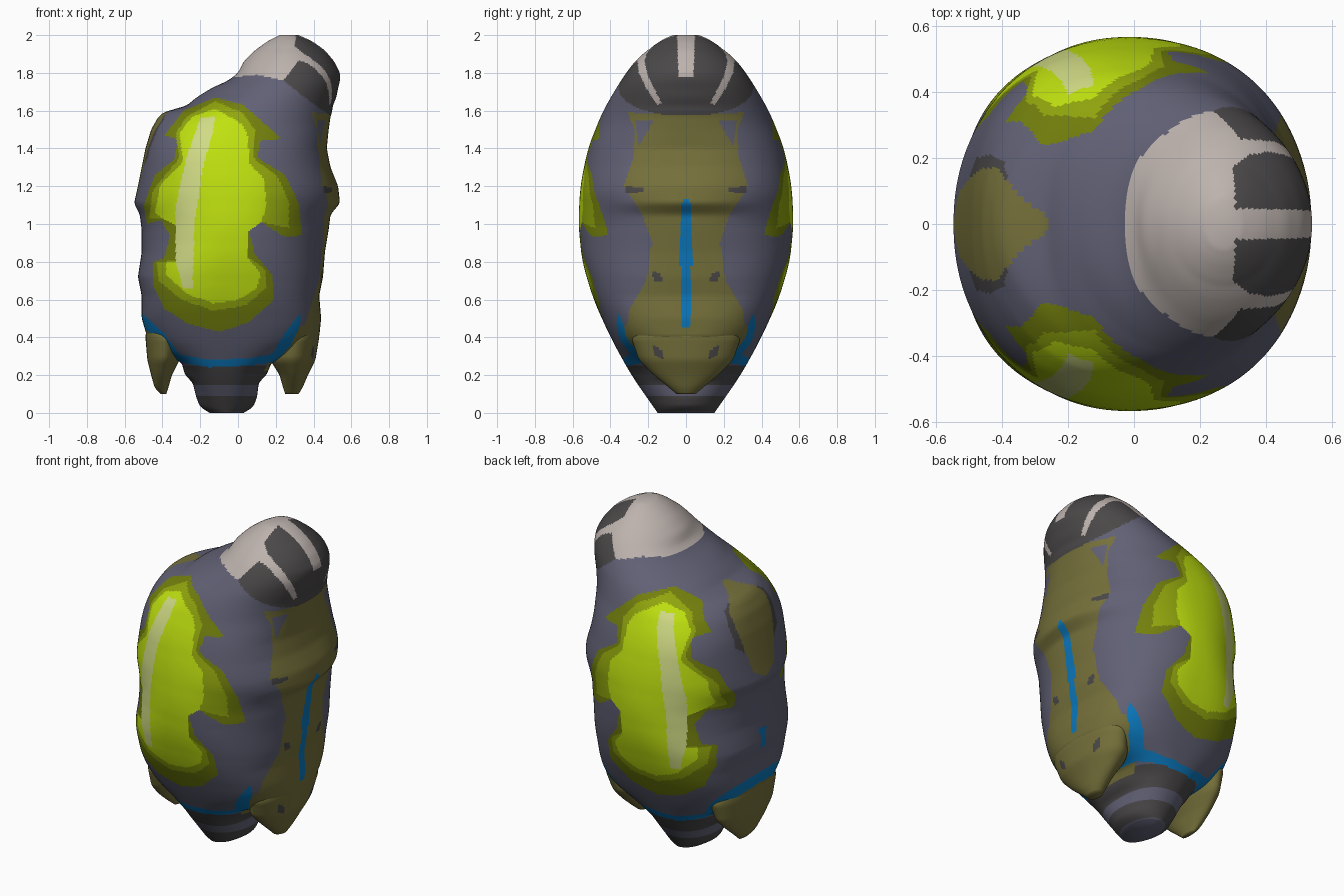
import bpy
import bmesh
from math import sin, cos, pi, copysign
from mathutils import Vector

cube = bpy.data.objects.get("Cube")
if cube:
    bpy.data.objects.remove(cube)


# ---- Materials ----
def linear(value):
    return ((value + 0.055) / 1.055) ** 2.4 if value > 0.04 else value / 12.92


PALETTE = {
    "slate": (0.38, 0.38, 0.46),
    "charcoal": (0.29, 0.28, 0.28),
    "pale_grey": (0.74, 0.70, 0.68),
    "olive": (0.46, 0.44, 0.23),
    "blue": (0.04, 0.47, 0.74),
    "dark_lime": (0.45, 0.50, 0.05),
    "mid_lime": (0.57, 0.65, 0.05),
    "bright_lime": (0.75, 0.88, 0.06),
    "pale_lime": (0.82, 0.86, 0.52),
}
NAMES = list(PALETTE)
MATERIALS = []
for name, rgb in PALETTE.items():
    mat = bpy.data.materials.new(name)
    colour = tuple(linear(c) for c in rgb) + (1.0,)
    mat.diffuse_color = colour
    mat.use_nodes = True
    shader = next(n for n in mat.node_tree.nodes if n.type == "BSDF_PRINCIPLED")
    shader.inputs["Base Color"].default_value = colour
    shader.inputs["Roughness"].default_value = 0.7
    MATERIALS.append(mat)


# ---- Helpers: all profile values are in hundredths of a unit ----
def sample(table, z):
    """Linear lookup of a table of rows that start with a height."""
    if z <= table[0][0]:
        return table[0][1:]
    for low, high in zip(table, table[1:]):
        if z <= high[0]:
            t = (z - low[0]) / (high[0] - low[0])
            return [a + (b - a) * t for a, b in zip(low[1:], high[1:])]
    return table[-1][1:]


def softened(table, z, reach):
    """Average nearby lookups, less widely towards both ends."""
    reach = max(0, min(reach, z - table[0][0], table[-1][0] - z))
    rows = [sample(table, z + reach * k / 4) for k in range(-4, 5)]
    return [sum(column) / len(rows) for column in zip(*rows)]


def inside(polygon, x, z):
    hit = False
    for (ax, az), (bx, bz) in zip(polygon, polygon[1:] + polygon[:1]):
        if (az > z) != (bz > z) and x < ax + (z - az) * (bx - ax) / (bz - az):
            hit = not hit
    return hit


def loft(name, outline, depth, fullness, rows, segments, bulk, paint):
    """Stack rounded sections; fine bumps of the outline fade off the rim."""
    bm = bmesh.new()
    rings = []
    bottom, top = outline[0][0], outline[-1][0]
    for i in range(rows + 1):
        z = bottom + (top - bottom) * i / rows
        fine_left, fine_right = softened(outline, z, 1.5)
        left, right = softened(outline, z, bulk)
        half_depth = softened(depth, z, bulk)[0]
        power = 2 / softened(fullness, z, bulk)[0]
        ring = []
        for k in range(segments):
            angle = 2 * pi * k / segments
            c, s = (copysign(abs(v) ** power, v) for v in (cos(angle), sin(angle)))
            bump = fine_right - right if c > 0 else fine_left - left
            x = (left + right) / 2 + (right - left) / 2 * c + bump * c ** 6
            ring.append(bm.verts.new(Vector((x, half_depth * s, z)) / 100))
        rings.append(ring)
    for a, b in zip(rings, rings[1:]):
        for k in range(segments):
            n = (k + 1) % segments
            bm.faces.new((a[k], a[n], b[n], b[k]))
    bm.faces.new(rings[0][::-1])
    bm.faces.new(rings[-1])
    for face in bm.faces:
        face.smooth = True
        face.material_index = NAMES.index(paint(*(face.calc_center_median() * 100)))
    mesh = bpy.data.meshes.new(name)
    bm.to_mesh(mesh)
    bm.free()
    for mat in MATERIALS:
        mesh.materials.append(mat)
    obj = bpy.data.objects.new(name, mesh)
    bpy.context.scene.collection.objects.link(obj)


# ---- Body and head outline: height, left edge, right edge ----
BODY = [
    (0, -15, 3), (3, -20, 8), (8, -22, 10), (16, -24, 11), (20, -28, 15),
    (27, -30, 18), (32, -42, 34), (40, -48, 43), (50, -51, 44), (62, -51, 43),
    (72, -53, 45), (85, -51, 46), (97, -51, 48), (105, -52, 49), (111, -55, 54),
    (120, -53, 53), (130, -51, 49), (140, -49, 47), (150, -46, 48), (157, -42, 49),
    (160, -38, 50), (162, -28, 50), (167, -22, 52), (172, -14, 53), (176, -5, 54),
    (180, 0, 54), (186, 3, 51), (192, 9, 46), (197, 16, 39), (200, 22, 32),
]
BODY_DEPTH = [(0, 15), (20, 29), (40, 40), (60, 49), (80, 55), (100, 57), (120, 56),
              (140, 52), (160, 44), (180, 32), (190, 24), (197, 14), (200, 7)]
BODY_FULLNESS = [(0, 2), (30, 2.5), (60, 2.8), (85, 2.3), (105, 2.1), (140, 2.4),
                 (160, 2.1), (200, 2)]

# ---- Painted regions seen along the depth axis ----
HEAD = [(-8, 177), (10, 179), (24, 176), (38, 165), (48, 158), (70, 156), (70, 210),
        (-8, 210)]
CROWN = [(-8, 177), (10, 179), (24, 176), (35, 190), (30, 194), (32, 210), (-8, 210)]
LIME_OUTER = [
    (-39, 147), (-29, 160), (-12, 167), (3, 163), (12, 155), (23, 145), (12, 144),
    (10, 135), (25, 126), (32, 111), (34, 94), (25, 93), (12, 101), (6, 96),
    (9, 84), (18, 73), (19, 60), (6, 48), (-10, 43), (-26, 47), (-39, 55),
    (-45, 68), (-45, 80), (-39, 82), (-36, 94), (-41, 102), (-48, 100),
    (-50, 110), (-44, 126), (-34, 134), (-32, 145),
]
LIME_MIDDLE = [
    (-33, 148), (-27, 157), (-12, 165), (2, 159), (9, 150), (8, 135), (21, 125),
    (27, 112), (27, 98), (12, 101), (5, 96), (5, 83), (14, 76), (15, 66), (4, 57),
    (-13, 54), (-30, 60), (-42, 70), (-43, 80), (-28, 81), (-27, 96),
    (-40, 103), (-47, 103), (-45, 118), (-31, 135),
]
LIME_INNER = [
    (-31, 148), (-24, 157), (-12, 161), (2, 153), (5, 147), (6, 132), (14, 124),
    (15, 108), (12, 101), (5, 96), (5, 82), (12, 74), (10, 66), (0, 60),
    (-13, 58), (-27, 63), (-38, 73), (-38, 80), (-25, 81), (-25, 95),
    (-40, 103), (-44, 106), (-41, 121), (-29, 133),
]
GLEAM = [(-20, 156), (-12, 157), (-13, 150), (-19, 128), (-23, 100), (-24, 66),
         (-29, 66), (-33, 80), (-33, 110), (-27, 136)]
BELT = [(-55, 56), (-49, 51), (-39, 42), (-31, 31), (-15, 28), (6, 29), (18, 31),
        (24, 41), (33, 53), (33, 46), (28, 36), (20, 27), (5, 25), (-15, 24),
        (-32, 27), (-41, 37), (-55, 50)]
FOOT_PATCHES = [
    [(-60, 51), (-50, 48), (-41, 37), (-32, 27), (-30, 10), (-60, 10)],
    [(60, 52), (33, 46), (28, 36), (19, 27), (19, 10), (60, 10)],
]
FRONT_LAYERS = [("pale_grey", CROWN), ("charcoal", HEAD), ("pale_lime", GLEAM),
                ("bright_lime", LIME_INNER), ("mid_lime", LIME_MIDDLE),
                ("dark_lime", LIME_OUTER), ("blue", BELT)]

# ---- Painted regions on the two rims: distance from the middle, height ----
FACE_LAYERS = [
    ("pale_grey", [(0, 178), (4, 178), (5, 210), (0, 210)]),
    ("pale_grey", [(24, 196), (26, 189), (25, 180), (20, 170), (15, 163), (13, 164),
                   (16, 170), (20, 178), (22, 186), (20, 194)]),
    ("blue", [(0, 45), (2, 45), (3, 60), (3, 110), (0, 114)]),
    ("slate", [(17, 155), (27, 155), (25, 141)]),
    ("charcoal", [(22, 117), (32, 116), (32, 120), (22, 119)]),
    ("charcoal", [(12, 70), (17, 70), (18, 75), (14, 74)]),
    ("charcoal", [(12, 28), (17, 31), (17, 36), (13, 33)]),
]
PANEL = [(0, 22), (16, 22), (27, 32), (31, 45), (30, 55), (21, 70), (18, 90), (23, 105),
         (33, 120), (28, 135), (27, 150), (31, 159), (0, 158)]
BACK_LAYERS = [
    ("blue", [(0, 68), (3, 68), (3, 80), (0, 80)]),
    ("olive", [(0, 164), (12, 159), (17, 154), (17, 145), (14, 132), (10, 118), (0, 112)]),
    ("charcoal", [(12, 159), (19, 155), (21, 148), (20, 135), (14, 130)]),
]


def first_hit(layers, x, z):
    return next((colour for colour, region in layers if inside(region, x, z)), None)


def paint_body(x, y, z):
    width = abs(y)
    rim = FACE_LAYERS if x > 25 else BACK_LAYERS if x < -25 else []
    colour = first_hit(rim, width, z) or first_hit(FRONT_LAYERS, x, z)
    if colour:
        return colour
    if any(inside(patch, x, z) for patch in FOOT_PATCHES):
        return "olive"
    if x > 10 and inside(PANEL, width, z):
        return "olive"
    # Banded tail
    if 1 < z < 25 and not 9 < z < 15:
        return "charcoal"
    return "slate"


def paint_foot(x, y, z):
    return first_hit(FACE_LAYERS, abs(y), z) or "olive" if x > 0 else "olive"


loft("body", BODY, BODY_DEPTH, BODY_FULLNESS, 270, 320, 7, paint_body)

# ---- Feet: tapered lobes that hang below the body ----
FOOT_DEPTH = [(10, 5), (20, 17), (28, 25), (40, 29), (50, 22)]
FOOT_FULLNESS = [(10, 2), (50, 2)]
BACK_FOOT = [(10, -41, -38), (13, -44, -37), (20, -46, -35), (28, -48, -31),
             (40, -49, -28), (50, -48, -34)]
FACE_FOOT = [(10, 25, 32), (13, 24, 34), (20, 22, 37), (28, 17, 41),
             (40, 20, 43), (50, 26, 42)]
for foot_name, outline in (("back_foot", BACK_FOOT), ("face_foot", FACE_FOOT)):
    loft(foot_name, outline, FOOT_DEPTH, FOOT_FULLNESS, 50, 90, 2, paint_foot)
